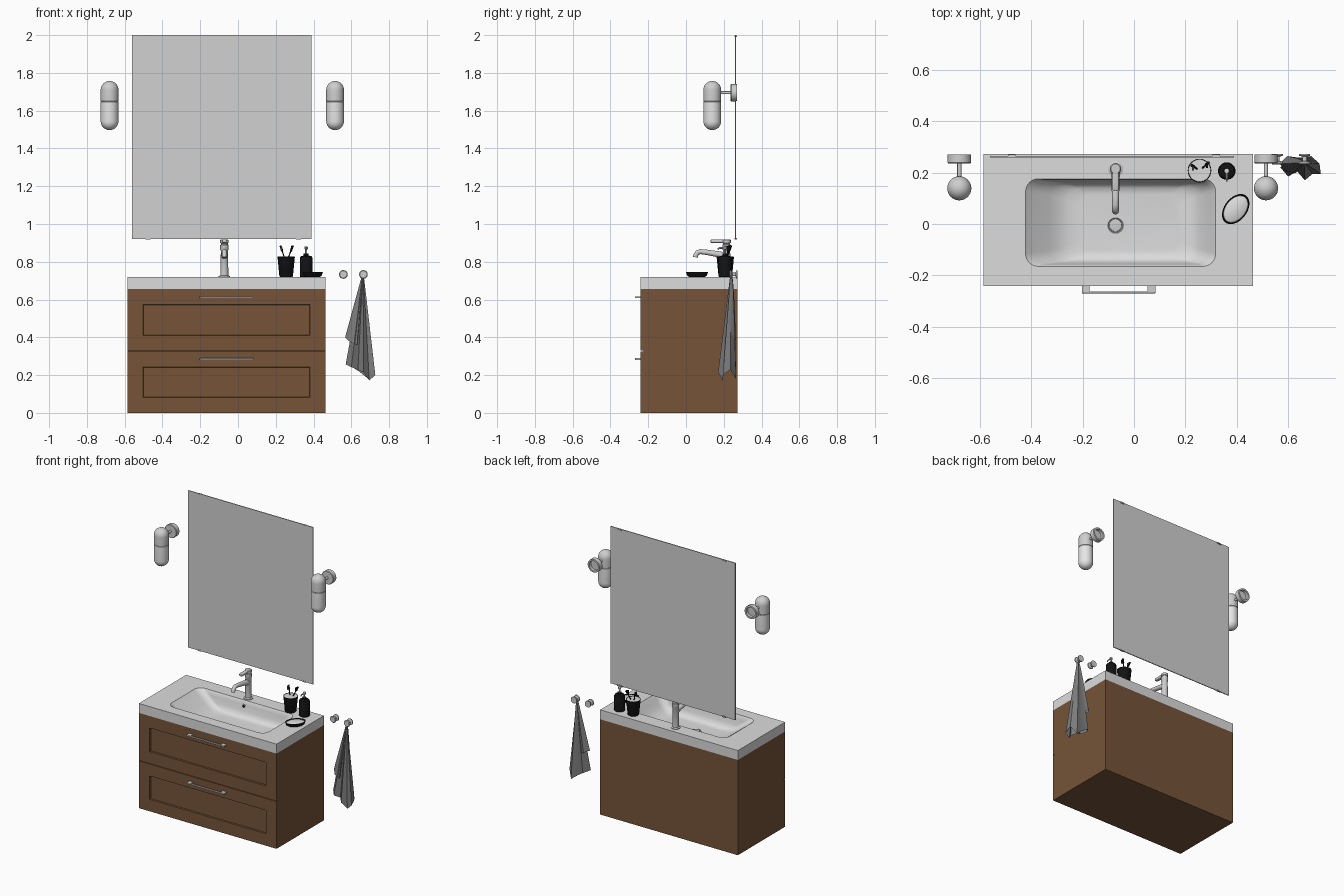
import bpy, bmesh, math
from mathutils import Vector, Matrix

if "Cube" in bpy.data.objects:
    bpy.data.objects.remove(bpy.data.objects["Cube"])


def material(name, r, g, b):
    m = bpy.data.materials.new(name)
    m.diffuse_color = (r, g, b, 1)
    m.use_nodes = True
    m.node_tree.nodes["Principled BSDF"].inputs["Base Color"].default_value = m.diffuse_color
    return m


WOOD = material("brown wood", 0.18, 0.088, 0.04)
CERAMIC = material("white ceramic", 0.72, 0.72, 0.72)
METAL = material("brushed metal", 0.62, 0.62, 0.62)
MIRROR = material("mirror grey", 0.64, 0.64, 0.64)
GLASS = material("lamp white", 0.8, 0.8, 0.8)
BLACK = material("black", 0.006, 0.006, 0.006)
CLOTH = material("grey cloth", 0.2, 0.2, 0.2)


def finish(name, bm, mat, angle=35):
    bmesh.ops.remove_doubles(bm, verts=bm.verts, dist=1e-5)
    bmesh.ops.recalc_face_normals(bm, faces=bm.faces)
    me = bpy.data.meshes.new(name)
    bm.to_mesh(me)
    bm.free()
    ob = bpy.data.objects.new(name, me)
    bpy.context.collection.objects.link(ob)
    me.materials.append(mat)
    bpy.ops.object.select_all(action='DESELECT')
    ob.select_set(True)
    bpy.context.view_layer.objects.active = ob
    bpy.ops.object.shade_smooth_by_angle(angle=math.radians(angle))
    return ob


def loft(name, rings, mat, cap_start=True, cap_end=True, angle=35, matrix=None):
    bm = bmesh.new()
    vs = [[bm.verts.new(p) for p in r] for r in rings]
    n = len(rings[0])
    for a, b in zip(vs, vs[1:]):
        for i in range(n):
            bm.faces.new((a[i], a[(i + 1) % n], b[(i + 1) % n], b[i]))
    if cap_start:
        bm.faces.new(vs[0][::-1])
    if cap_end:
        bm.faces.new(vs[-1])
    if matrix:
        bm.transform(matrix)
    return finish(name, bm, mat, angle)


def lathe(name, profile, loc, mat, rot=(0, 0, 0), n=32, scale=(1, 1)):
    rings = [[(max(r, 1e-6) * math.cos(2 * math.pi * i / n) * scale[0],
               max(r, 1e-6) * math.sin(2 * math.pi * i / n) * scale[1], z)
              for i in range(n)] for r, z in profile]
    m = Matrix.Translation(loc)
    for a, ax in zip(rot, "XYZ"):
        m = m @ Matrix.Rotation(a, 4, ax)
    return loft(name, rings, mat, profile[0][0] > 1e-4, profile[-1][0] > 1e-4, matrix=m)


def box(name, x0, x1, y0, y1, z0, z1, mat, bevel=0.0, no_top=False):
    bm = bmesh.new()
    bmesh.ops.create_cube(bm, size=1)
    for v in bm.verts:
        v.co = Vector(((x0, x1)[v.co.x > 0], (y0, y1)[v.co.y > 0], (z0, z1)[v.co.z > 0]))
    if no_top:
        bmesh.ops.delete(bm, geom=[f for f in bm.faces if f.normal.z > 0.5], context='FACES_ONLY')
    if bevel:
        bmesh.ops.bevel(bm, geom=bm.edges[:], offset=bevel, segments=3, affect='EDGES', profile=0.5)
    return finish(name, bm, mat)


def tube(name, pts, radii, mat, n=16):
    # round tube along a path lying in one plane
    pts = [Vector(p) for p in pts]
    rings = []
    for i, p in enumerate(pts):
        t = (pts[min(i + 1, len(pts) - 1)] - pts[max(i - 1, 0)]).normalized()
        u = t.cross(Vector((1, 0, 0)) if abs(t.x) < 0.8 else Vector((0, 0, 1))).normalized()
        w = t.cross(u)
        rings.append([p + radii[i] * (u * math.cos(2 * math.pi * k / n) + w * math.sin(2 * math.pi * k / n))
                      for k in range(n)])
    return loft(name, rings, mat)


def rounded(x0, x1, y0, y1, r, z, k=8):
    out = []
    for cx, cy, a in ((x1 - r, y1 - r, 0), (x0 + r, y1 - r, 90), (x0 + r, y0 + r, 180), (x1 - r, y0 + r, 270)):
        for i in range(k + 1):
            t = math.radians(a + 90 * i / k)
            out.append((cx + r * math.cos(t), cy + r * math.sin(t), z))
    return out


# Cabinet body (open on top for the basin) and two recessed drawer fronts
X0, X1, Y0, Y1 = -0.585, 0.463, -0.242, 0.272
box("cabinet_body", X0, X1, Y0 + 0.016, Y1, 0, 0.655, WOOD, no_top=True)


def rect(d, y, z0, z1):
    return [(X0 + d, y, z0 + d), (X1 - d, y, z0 + d), (X1 - d, y, z1 - d), (X0 + d, y, z1 - d)]


for tag, z0, z1, hz in (("lower", 0.0, 0.325, 0.285), ("upper", 0.329, 0.655, 0.612)):
    loft(tag + "_drawer_front", [rect(0, Y0 + 0.016, z0, z1), rect(0, Y0, z0, z1), rect(0.082, Y0, z0, z1),
                                 rect(0.084, Y0 + 0.01, z0, z1)], WOOD, angle=20)
    box(tag + "_handle_bar", -0.203, 0.083, -0.27, -0.262, hz - 0.005, hz + 0.005, METAL, 0.002)
    for i, hx in enumerate((-0.203, 0.053)):
        box(f"{tag}_handle_post_{i}", hx, hx + 0.03, -0.264, Y0, hz - 0.005, hz + 0.005, METAL)

# Countertop with sunken basin
rings = [rounded(X0, X1, Y0, Y1, 0, 0.655), rounded(X0, X1, Y0, Y1, 0, 0.72)]
BX0, BX1, BY0, BY1 = -0.422, 0.318, -0.165, 0.176
for l, r, s, rad, z in ((0, 0, 0, 0.05, 0.72), (0.006, 0.005, 0.004, 0.05, 0.714), (0.04, 0.022, 0.008, 0.05, 0.69),
                        (0.09, 0.05, 0.014, 0.05, 0.65), (0.13, 0.078, 0.022, 0.05, 0.625),
                        (0.165, 0.105, 0.036, 0.05, 0.612), (0.21, 0.14, 0.06, 0.05, 0.608)):
    rings.append(rounded(BX0 + l, BX1 - r, BY0 + s, BY1 - s, rad, z))
loft("countertop_basin", rings, CERAMIC, cap_start=False)

# Drain and overflow
FX = -0.072
lathe("drain", [(0.034, 0), (0.034, 0.004), (0.029, 0.006), (0.027, 0.003), (0.025, 0.003), (0.024, 0.008),
                (0, 0.011)], (FX, -0.005, 0.607), METAL)
lathe("overflow_ring", [(0.013, -0.006), (0.013, 0.002), (0.009, 0.003), (0.009, 0)], (FX, 0.167, 0.682), METAL,
      (math.pi / 2, 0, 0), 20)
lathe("overflow_hole", [(0.009, 0), (0.009, 0.002)], (FX, 0.167, 0.682), BLACK, (math.pi / 2, 0, 0), 20)

# Tap
lathe("tap_body", [(0.03, 0), (0.03, 0.004), (0.021, 0.008), (0.019, 0.14), (0.022, 0.145), (0.022, 0.17),
                   (0.018, 0.172), (0.018, 0.178), (0.022, 0.18), (0.022, 0.194), (0.018, 0.198)],
      (FX, 0.215, 0.72), METAL)
tube("tap_spout", [(FX, 0.215, 0.83), (FX, 0.17, 0.84), (FX, 0.11, 0.85), (FX, 0.075, 0.854), (FX, 0.06, 0.848),
                   (FX, 0.052, 0.836), (FX, 0.05, 0.824)], [0.018, 0.016, 0.014, 0.013, 0.013, 0.013, 0.013], METAL)
box("tap_lever", FX - 0.012, FX + 0.012, 0.13, 0.225, 0.9, 0.918, METAL, 0.005)

# Mirror and its clips
box("mirror", -0.56, 0.39, 0.259, 0.265, 0.92, 2.0, MIRROR)
for i, (cx, cz) in enumerate(((-0.476, 0.922), (0.32, 0.922), (-0.476, 1.994), (0.32, 1.994))):
    box(f"mirror_clip_{i}", cx - 0.014, cx + 0.014, 0.257, 0.271, cz - 0.004, cz + 0.004, METAL)

# Wall lamps
R = 0.047
arc = [(R * math.sin(math.pi / 2 * i / 8), R * math.cos(math.pi / 2 * i / 8)) for i in range(9)]
for tag, lx in (("left", -0.68), ("right", 0.514)):
    lathe(tag + "_lamp_cap", [(r, 0.062 + z) for r, z in arc] + [(R, 0.002), (R - 0.002, 0)],
          (lx, 0.139, 1.648), METAL)
    lathe(tag + "_lamp_globe", [(r, -0.104 - z) for r, z in arc] + [(R, -0.002), (R - 0.002, 0)],
          (lx, 0.139, 1.648), GLASS)
    lathe(tag + "_lamp_arm", [(0.008, 0), (0.008, 0.07)], (lx, 0.245, 1.695), METAL, (math.pi / 2, 0, 0), 16)
    lathe(tag + "_lamp_mount", [(0.034, 0.02), (0.034, 0), (0.045, 0), (0.046, 0.03), (0.043, 0.034)],
          (lx, 0.27, 1.695), METAL, (math.pi / 2, 0, 0))

# Towel hooks
for i, hx in enumerate((0.558, 0.664)):
    lathe(f"towel_hook_{i}", [(0.022, 0), (0.022, 0.006), (0.009, 0.01), (0.009, 0.026), (0.02, 0.03),
                              (0.023, 0.036), (0.019, 0.041)], (hx, 0.272, 0.733), METAL, (math.pi / 2, 0, 0), 24)

# Hanging towel: folded cones spreading from the hook
apex = Vector((0.662, 0.238, 0.728))


def towel(name, hem):
    rings = []
    for s in range(9):
        t = 0.06 + 0.94 * s / 8
        ring = []
        for x, y, z in hem:
            ty = t ** 0.45 if y > apex.y else t
            ring.append((apex.x + (x - apex.x) * t, apex.y + (y - apex.y) * ty,
                         apex.z + (z - apex.z) * (s / 8)))
        rings.append(ring)
    loft(name, rings, CLOTH, cap_end=False, angle=40)


towel("towel", [(0.57, 0.22, 0.257), (0.6, 0.185, 0.242), (0.635, 0.205, 0.228), (0.665, 0.17, 0.215),
                (0.695, 0.195, 0.172), (0.727, 0.195, 0.2), (0.722, 0.235, 0.23), (0.69, 0.264, 0.18),
                (0.64, 0.258, 0.22), (0.6, 0.264, 0.245)])
towel("towel_flap", [(0.567, 0.235, 0.4), (0.59, 0.205, 0.378), (0.63, 0.198, 0.36), (0.64, 0.25, 0.37),
                     (0.595, 0.264, 0.385)])

# Tumbler with two toothbrushes
CX, CY = 0.255, 0.208
lathe("tumbler", [(0.033, 0), (0.036, 0.004), (0.046, 0.106), (0.044, 0.107), (0.043, 0.104)], (CX, CY, 0.72),
      BLACK).data.materials.append(CERAMIC)
lathe("tumbler_lining", [(0.043, 0.105), (0.034, 0.012), (0, 0.012)], (CX, CY, 0.72), CERAMIC)
for i, (dx, dy, m) in enumerate(((0.035, 0.03, BLACK), (-0.03, 0.02, WOOD))):
    base, tip = Vector((CX - dx * 0.6, CY - dy * 0.6, 0.735)), Vector((CX + dx, CY + dy, 0.885))
    tube(f"toothbrush_{i}", [base, base.lerp(tip, 0.78), base.lerp(tip, 0.83), tip], [0.004, 0.003, 0.006, 0.006],
         BLACK, 10)
    h = base.lerp(tip, 0.91)
    box(f"toothbrush_bristles_{i}", h.x - 0.004, h.x + 0.004, h.y - 0.016, h.y, h.z - 0.012, h.z + 0.012, m)

# Soap dispenser
lathe("soap_dispenser", [(0.031, 0), (0.034, 0.003), (0.034, 0.1), (0.029, 0.109), (0.013, 0.113), (0.013, 0.124)],
      (0.361, 0.206, 0.72), BLACK)
lathe("dispenser_pump", [(0.005, 0.12), (0.005, 0.146), (0.01, 0.147), (0.01, 0.158), (0.007, 0.16)],
      (0.361, 0.206, 0.72), METAL, n=20)
tube("dispenser_spout", [(0.361, 0.206, 0.873), (0.361, 0.175, 0.873), (0.361, 0.168, 0.866)],
     [0.005, 0.004, 0.004], METAL, 10)

# Soap dish with soap
D = (0.396, 0.058, 0.72)
TURN = (0, 0, math.radians(52))
lathe("soap_dish", [(0.72, 0), (0.9, 0.008), (1, 0.025), (0.95, 0.025), (0.85, 0.012), (0, 0.01)], D, BLACK,
      TURN, 40, (0.066, 0.044))
lathe("soap", [(0.8, 0.01), (0.9, 0.016), (0.88, 0.02), (0.75, 0.024), (0, 0.025)], D, CERAMIC, TURN, 40,
      (0.066, 0.044))
